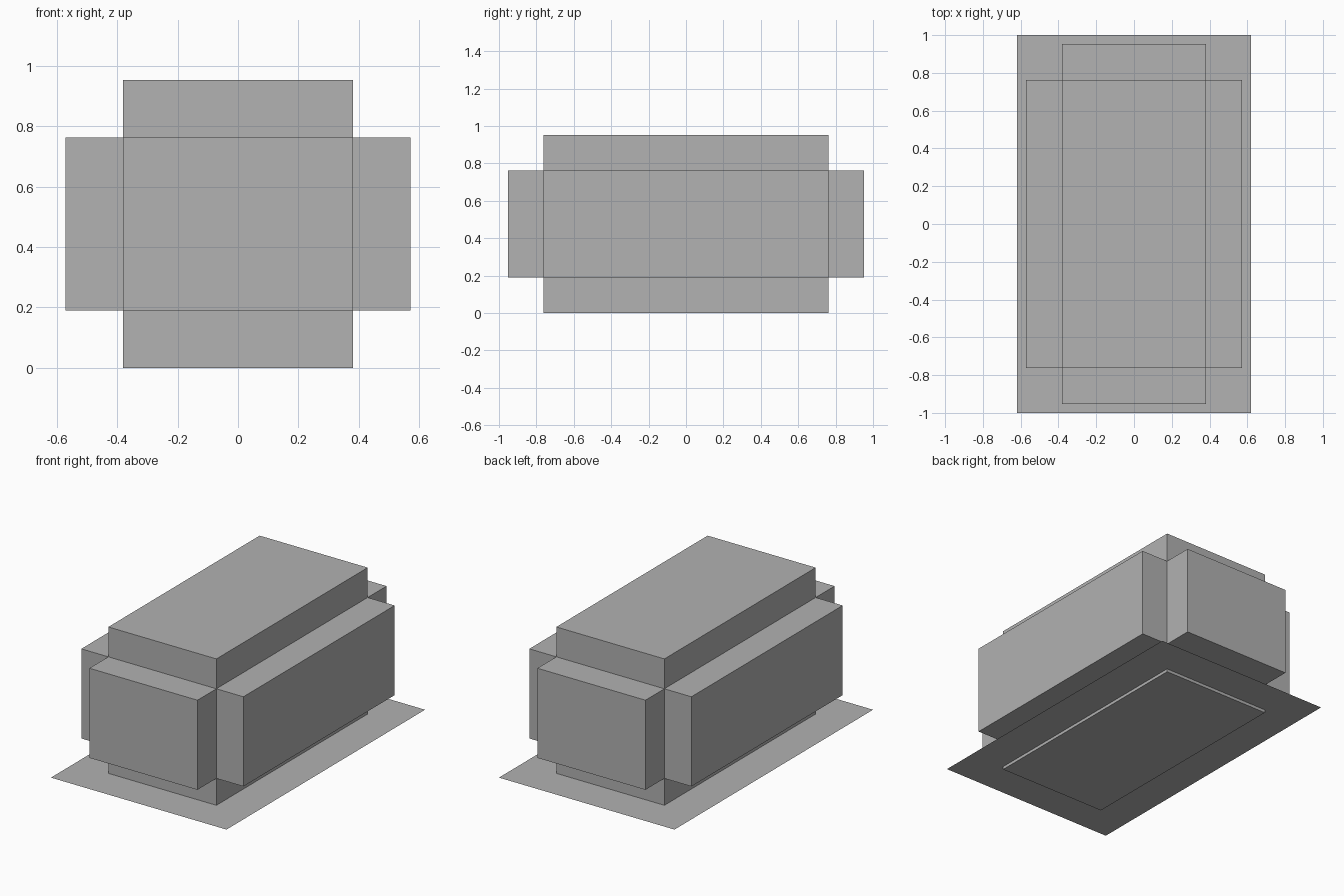
import bpy

default = bpy.data.objects.get("Cube")
if default:
    bpy.data.objects.remove(default, do_unlink=True)

# One plain grey for everything
grey = bpy.data.materials.new("plain grey")
grey.use_nodes = True
colour = (0.445, 0.445, 0.445, 1.0)
grey.diffuse_color = colour
grey.node_tree.nodes["Principled BSDF"].inputs["Base Color"].default_value = colour

# All sizes are multiples of one step
STEP = 2 / 10.5
MID_Z = 2.5 * STEP


def finish(name, size):
    obj = bpy.context.object
    obj.name = name
    obj.scale = [s * STEP for s in size]
    bpy.ops.object.transform_apply(location=False, rotation=False, scale=True)
    obj.data.materials.append(grey)


def block(name, size):
    bpy.ops.mesh.primitive_cube_add(size=1, location=(0, 0, MID_Z))
    finish(name, size)


# Three crossing blocks, each longest along a different axis
block("tall_block", (4, 8, 5))
block("wide_block", (6, 8, 3))
block("long_block", (4, 10, 3))

# Thin sheet just above the underside
bpy.ops.mesh.primitive_plane_add(size=1, location=(0, 0, 0.1 * STEP))
finish("ground_sheet", (6.5, 10.5, 1))
